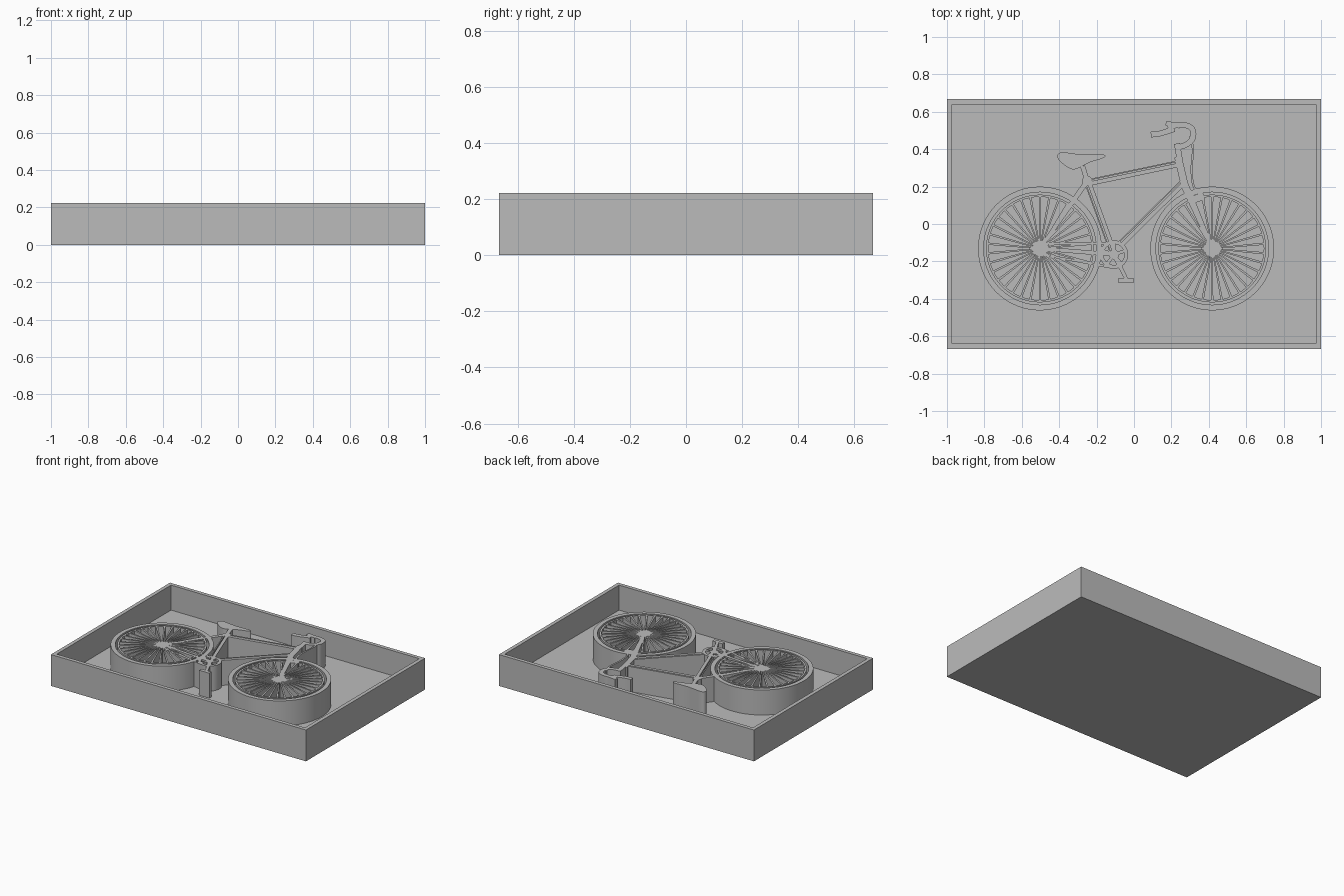
import bpy, bmesh, math
from mathutils import Vector

if "Cube" in bpy.data.objects:
    bpy.data.objects.remove(bpy.data.objects["Cube"], do_unlink=True)

FLOOR, TOP = 0.045, 0.222
REAR, FRONT = Vector((-0.503, -0.131)), Vector((0.418, -0.131))
CRANK, SEAT, HEAD = Vector((-0.107, -0.163)), Vector((-0.25, 0.23)), Vector((0.26, 0.22))

grey = bpy.data.materials.new("plain grey")
grey.use_nodes = True
grey.diffuse_color = (0.5, 0.5, 0.5, 1)
grey.node_tree.nodes["Principled BSDF"].inputs["Base Color"].default_value = (0.5, 0.5, 0.5, 1)


def finish(name, bm, smooth=False):
    bmesh.ops.recalc_face_normals(bm, faces=bm.faces)
    mesh = bpy.data.meshes.new(name)
    bm.to_mesh(mesh)
    bm.free()
    mesh.materials.append(grey)
    obj = bpy.data.objects.new(name, mesh)
    bpy.context.collection.objects.link(obj)
    if smooth:
        bpy.ops.object.select_all(action="DESELECT")
        obj.select_set(True)
        bpy.context.view_layer.objects.active = obj
        bpy.ops.object.shade_smooth_by_angle(angle=math.radians(30))
    return obj


def add_prism(bm, pts):
    """Raise a flat outline from the tray floor to the rim height."""
    low = [bm.verts.new((p[0], p[1], FLOOR - 0.005)) for p in pts]
    high = [bm.verts.new((p[0], p[1], TOP)) for p in pts]
    bm.faces.new(low[::-1])
    bm.faces.new(high)
    for i in range(len(pts)):
        j = (i + 1) % len(pts)
        bm.faces.new((low[i], low[j], high[j], high[i]))


def add_bar(bm, a, b, w0, w1=None, shift=0):
    a, b = Vector(a), Vector(b)
    d = (b - a).normalized()
    n = Vector((-d.y, d.x))
    h0, h1 = w0 / 2, (w1 or w0) / 2
    add_prism(bm, [a + n * (shift - h0), b + n * (shift - h1),
                   b + n * (shift + h1), a + n * (shift + h0)])


def bar(name, a, b, w0, w1=None):
    bm = bmesh.new()
    add_bar(bm, a, b, w0, w1)
    finish(name, bm)


def grooved_tube(name, a, b, w):
    """Tube split along its length by a thin highlight groove."""
    bm = bmesh.new()
    add_bar(bm, a, b, w * 0.62, shift=-w * 0.19)
    add_bar(bm, a, b, w * 0.2, shift=w * 0.4)
    finish(name, bm)


def circle(c, r, n=64):
    return [Vector((c[0] + r * math.cos(2 * math.pi * i / n),
                    c[1] + r * math.sin(2 * math.pi * i / n))) for i in range(n)]


def disc(name, c, r, n=24):
    bm = bmesh.new()
    add_prism(bm, circle(c, r, n))
    finish(name, bm, True)


def ring(name, c, r0, r1, n=72):
    bm = bmesh.new()
    rows = [[bm.verts.new((p.x, p.y, z)) for p in circle(c, r, n)]
            for r, z in ((r0, FLOOR - 0.005), (r1, FLOOR - 0.005), (r1, TOP), (r0, TOP))]
    for k in range(4):
        s, t = rows[k], rows[(k + 1) % 4]
        for i in range(n):
            j = (i + 1) % n
            bm.faces.new((s[i], s[j], t[j], t[i]))
    finish(name, bm, True)


def smooth_path(pts, closed=False, steps=5):
    """Catmull-Rom curve through a few points."""
    p = [Vector(q) for q in pts]
    n = len(p)
    get = (lambda i: p[i % n]) if closed else (lambda i: p[max(0, min(n - 1, i))])
    out = []
    for i in range(n if closed else n - 1):
        a, b, c, d = (get(i + k) for k in (-1, 0, 1, 2))
        for s in range(steps):
            t = s / steps
            out.append(0.5 * (2 * b + (c - a) * t + (2 * a - 5 * b + 4 * c - d) * t * t
                              + (3 * b - a - 3 * c + d) * t ** 3))
    return out if closed else out + [p[-1]]


def stroke(name, pts, w):
    path = smooth_path(pts)
    left, right = [], []
    for i, p in enumerate(path):
        d = (path[min(i + 1, len(path) - 1)] - path[max(i - 1, 0)]).normalized()
        n = Vector((-d.y, d.x)) * w / 2
        left.append(p + n)
        right.append(p - n)
    bm = bmesh.new()
    add_prism(bm, right + left[::-1])
    finish(name, bm, True)


# Open tray with a raised wall
bm = bmesh.new()
bmesh.ops.create_cube(bm, size=1)
for v in bm.verts:
    v.co = Vector((v.co.x * 2, v.co.y * 1.334, (v.co.z + 0.5) * TOP))
lid = max(bm.faces, key=lambda f: f.calc_center_median().z)
bmesh.ops.inset_region(bm, faces=[lid], thickness=0.038)
walls = bmesh.ops.extrude_discrete_faces(bm, faces=[lid])["faces"]
bmesh.ops.translate(bm, verts=walls[0].verts, vec=(0, 0, FLOOR - TOP))
finish("tray", bm)

# Wheels: tyre, rim, hub and spokes
for label, c, hub in (("rear", REAR, 0.035), ("front", FRONT, 0.024)):
    ring(label + "_tyre", c, 0.301, 0.331)
    ring(label + "_rim", c, 0.276, 0.288)
    disc(label + "_hub", c, hub)
    bm = bmesh.new()
    count = 34
    for i in range(count):
        a = 2 * math.pi * (i + 0.5) / count
        d = Vector((math.cos(a), math.sin(a)))
        add_bar(bm, c + d * hub * 0.8, c + d * 0.28, 0.007, 0.012)
    finish(label + "_spokes", bm)

# Frame tubes
grooved_tube("top_tube", SEAT + Vector((0.0, -0.01)), (0.25, 0.325), 0.036)
grooved_tube("down_tube", CRANK + Vector((0.03, 0.05)), HEAD, 0.036)
grooved_tube("seat_tube", CRANK, SEAT, 0.036)
bar("head_tube", (0.235, 0.36), (0.275, 0.19), 0.04)
bar("fork", (0.27, 0.21), FRONT, 0.042, 0.022)
bar("seat_stay", SEAT, REAR, 0.028, 0.02)
bar("chain_stay", REAR, CRANK, 0.022)
bar("upper_chain", REAR + Vector((0, 0.025)), CRANK + Vector((0, 0.06)), 0.012)
bar("lower_chain", REAR - Vector((0, 0.03)), CRANK - Vector((0.01, 0.07)), 0.012)
disc("seat_joint", SEAT, 0.027)

# Saddle and post
bar("seat_post", SEAT, (-0.275, 0.31), 0.026)
bm = bmesh.new()
add_prism(bm, smooth_path([(-0.41, 0.36), (-0.385, 0.383), (-0.28, 0.372), (-0.17, 0.373),
                           (-0.16, 0.355), (-0.235, 0.33), (-0.285, 0.305),
                           (-0.33, 0.292), (-0.385, 0.325)], closed=True))
finish("saddle", bm, True)

# Handlebar, grip, brake lever, cable and brake
stroke("handlebar", [(0.18, 0.52), (0.26, 0.53), (0.31, 0.51), (0.315, 0.46),
                     (0.28, 0.425), (0.235, 0.41)], 0.03)
bar("stem", (0.23, 0.43), (0.245, 0.34), 0.032)
stroke("grip", [(0.09, 0.478), (0.14, 0.484), (0.215, 0.508)], 0.03)
bar("brake_lever", (0.17, 0.538), (0.245, 0.527), 0.022, 0.032)
stroke("brake_cable", [(0.30, 0.47), (0.315, 0.40), (0.308, 0.29), (0.32, 0.20),
                       (0.365, 0.135)], 0.011)
bar("front_brake", (0.30, 0.125), (0.375, 0.15), 0.04)

# Chainring, crank and pedal
ring("chainring", CRANK, 0.056, 0.076, 40)
disc("crank_axle", CRANK, 0.026)
bm = bmesh.new()
for i in range(5):
    a = math.radians(90 + 72 * i)
    add_bar(bm, CRANK, CRANK + Vector((math.cos(a), math.sin(a))) * 0.06, 0.018)
finish("chainring_arms", bm)
bar("crank_arm", CRANK, (-0.04, -0.295), 0.026, 0.018)
bar("pedal", (-0.083, -0.303), (-0.003, -0.303), 0.026)
